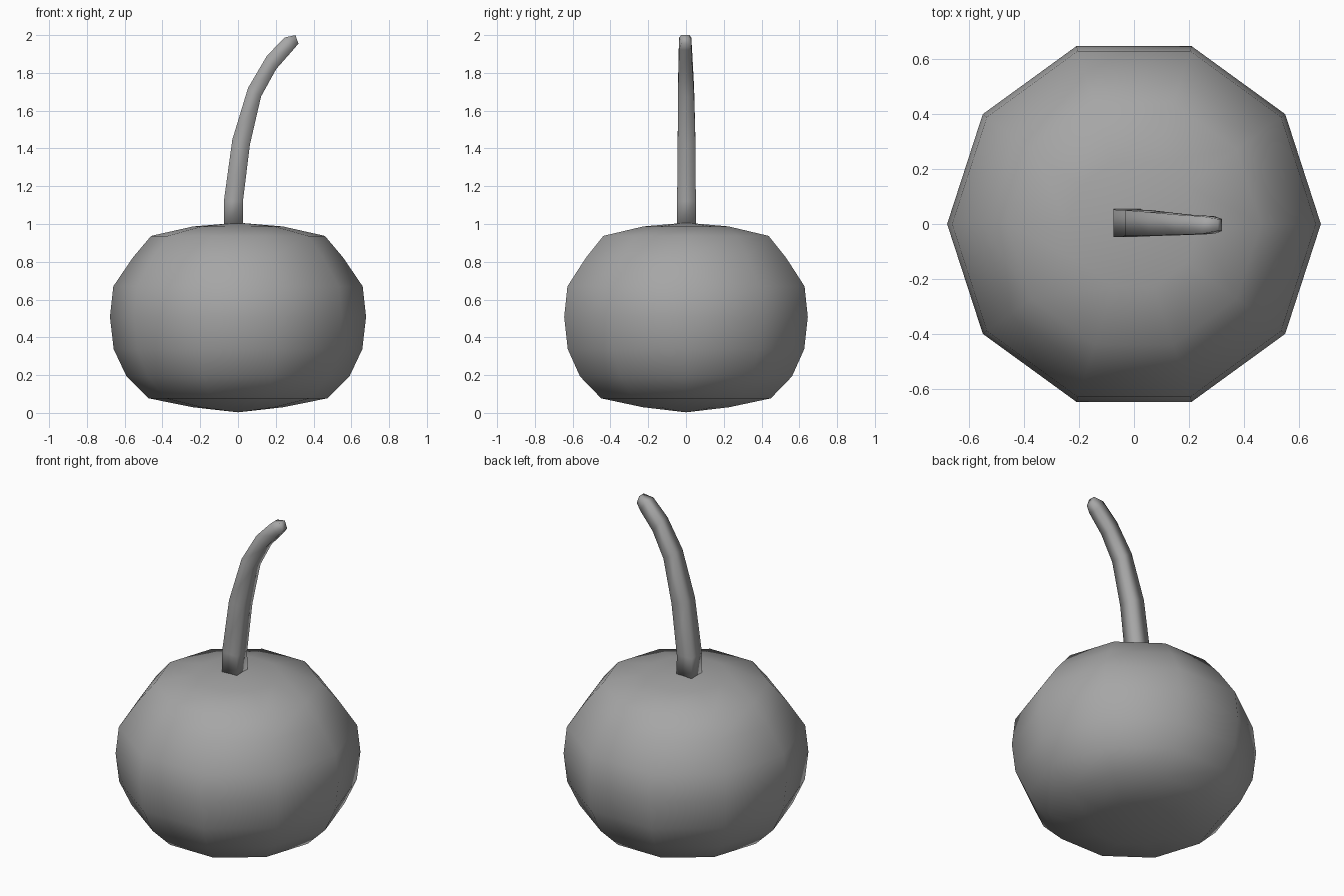
import bpy, bmesh
from math import cos, sin, tau

cube = bpy.data.objects.get("Cube")
if cube:
    bpy.data.objects.remove(cube, do_unlink=True)

grey = bpy.data.materials.new("plain grey")
grey.use_nodes = True
colour = (0.38, 0.38, 0.38, 1)
grey.diffuse_color = colour
grey.node_tree.nodes["Principled BSDF"].inputs["Base Color"].default_value = colour


def skin(name, rings, start=None, end=None):
    """Join closed rings of points with quads and close both ends."""
    bm = bmesh.new()
    loops = [[bm.verts.new(p) for p in ring] for ring in rings]
    n = len(loops[0])
    for a, b in zip(loops, loops[1:]):
        for i in range(n):
            j = (i + 1) % n
            bm.faces.new((a[i], a[j], b[j], b[i]))
    for loop, pole in ((loops[0], start), (loops[-1], end)):
        if pole:
            tip = bm.verts.new(pole)
            for i in range(n):
                bm.faces.new((loop[i], loop[(i + 1) % n], tip))
        else:
            bm.faces.new(loop)
    bmesh.ops.recalc_face_normals(bm, faces=bm.faces)
    mesh = bpy.data.meshes.new(name)
    bm.to_mesh(mesh)
    bm.free()
    mesh.materials.append(grey)
    mesh.shade_smooth()
    obj = bpy.data.objects.new(name, mesh)
    bpy.context.collection.objects.link(obj)
    return obj


# Squashed ten-sided fruit, as radius and height of each ring
SIDES = 10
profile = [(0.24, 0.03), (0.472, 0.077), (0.59, 0.193), (0.658, 0.337), (0.678, 0.508),
           (0.66, 0.67), (0.556, 0.823), (0.46, 0.937), (0.238, 0.987)]
skin("fruit_body",
     [[(r * cos(tau * i / SIDES), r * sin(tau * i / SIDES), z) for i in range(SIDES)]
      for r, z in profile],
     start=(0, 0, 0.003), end=(0, 0, 1.007))

# Square curved stem: left x, left z, right x, right z, front y, back y
sections = [(-0.075, 0.985, 0.025, 0.985, -0.048, 0.054),
            (-0.075, 1.12, 0.026, 1.12, -0.047, 0.052),
            (-0.03, 1.447, 0.063, 1.42, -0.044, 0.05),
            (0.053, 1.72, 0.122, 1.675, -0.042, 0.043),
            (0.153, 1.89, 0.202, 1.82, -0.04, 0.034),
            (0.246, 1.987, 0.292, 1.922, -0.036, 0.028),
            (0.304, 2.0, 0.32, 1.955, -0.025, 0.018)]
skin("stem",
     [[(xl, yf, zl), (xr, yf, zr), (xr, yb, zr), (xl, yb, zl)]
      for xl, zl, xr, zr, yf, yb in sections])
